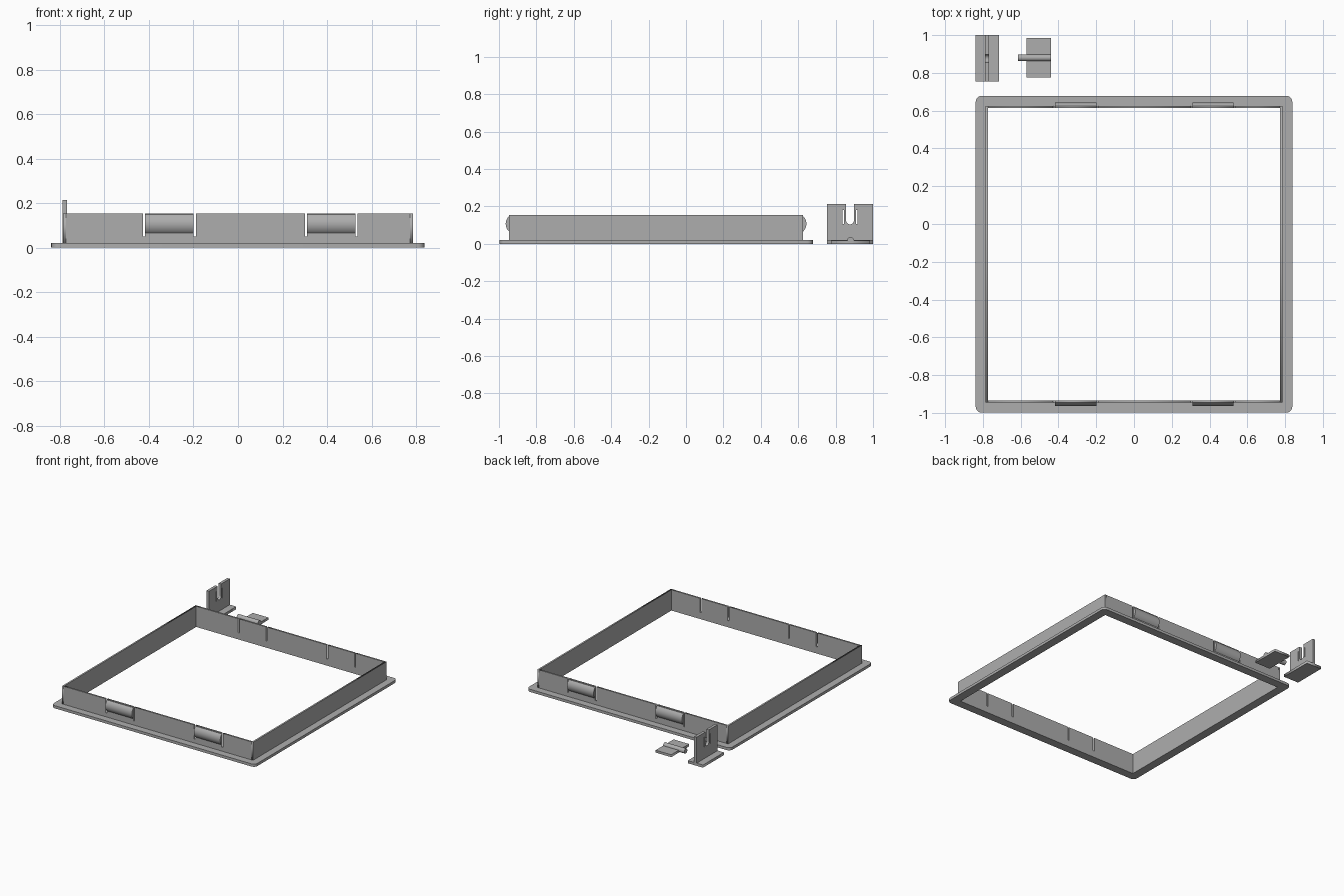
import bpy, math
from mathutils import Matrix, Vector

if "Cube" in bpy.data.objects:
    bpy.data.objects.remove(bpy.data.objects["Cube"])

grey = bpy.data.materials.new("plain grey")
grey.diffuse_color = (0.42, 0.42, 0.42, 1)
grey.use_nodes = True
grey.node_tree.nodes["Principled BSDF"].inputs["Base Color"].default_value = grey.diffuse_color

# Local (u, v, depth) axes for each drawing plane
XY = Matrix.Identity(4)
XZ = Matrix(((1, 0, 0, 0), (0, 0, -1, 0), (0, 1, 0, 0), (0, 0, 0, 1)))
YZ = Matrix(((0, 0, 1, 0), (1, 0, 0, 0), (0, 1, 0, 0), (0, 0, 0, 1)))


def extrude(name, loops, thickness, plane, centre, smooth=False):
    """Extrude a flat outline (first loop) with holes (other loops)."""
    cu = bpy.data.curves.new(name, 'CURVE')
    cu.dimensions = '2D'
    cu.fill_mode = 'BOTH'
    cu.extrude = thickness / 2
    for loop in loops:
        sp = cu.splines.new('POLY')
        sp.points.add(len(loop) - 1)
        for p, (u, v) in zip(sp.points, loop):
            p.co = (u, v, 0, 1)
        sp.use_cyclic_u = True
    tmp = bpy.data.objects.new(name, cu)
    bpy.context.collection.objects.link(tmp)
    dg = bpy.context.evaluated_depsgraph_get()
    me = bpy.data.meshes.new_from_object(tmp.evaluated_get(dg))
    bpy.data.objects.remove(tmp)
    me.transform(Matrix.Translation(Vector(centre)) @ plane)
    me.materials.clear()
    me.materials.append(grey)
    ob = bpy.data.objects.new(name, me)
    bpy.context.collection.objects.link(ob)
    bpy.ops.object.select_all(action='DESELECT')
    ob.select_set(True)
    bpy.context.view_layer.objects.active = ob
    bpy.ops.object.mode_set(mode='EDIT')
    bpy.ops.mesh.select_all(action='SELECT')
    bpy.ops.mesh.remove_doubles(threshold=0.0001)
    bpy.ops.mesh.normals_make_consistent(inside=False)
    bpy.ops.object.mode_set(mode='OBJECT')
    if smooth:
        bpy.ops.object.shade_smooth_by_angle(angle=math.radians(35))
    return ob


def rect(u0, u1, v0, v1):
    return [(u0, v0), (u1, v0), (u1, v1), (u0, v1)]


def arc(cu, cv, r, a0, a1, n):
    return [(cu + r * math.cos(math.radians(a0 + (a1 - a0) * i / n)),
             cv + r * math.sin(math.radians(a0 + (a1 - a0) * i / n))) for i in range(n + 1)]


CY = -0.16                          # frame centre in y
FLANGE, OUT, INN = 0.838, 0.786, 0.774
BASE, TOP = 0.02, 0.154
WALL = OUT - INN

# Flange with rounded corners
r = 0.03
k = FLANGE - r
outline = []
for i, (sx, sy) in enumerate([(1, 1), (-1, 1), (-1, -1), (1, -1)]):
    outline += arc(sx * k, sy * k, r, 90 * i, 90 * i + 90, 6)
extrude("flange", [outline, rect(-INN, INN, -INN, INN)], BASE, XY, (0, CY, BASE / 2), True)

# Side walls
for side, s in (("left", -1), ("right", 1)):
    extrude(side + "_wall", [rect(-OUT, OUT, BASE, TOP)], WALL, YZ,
            (s * (OUT + INN) / 2, CY, 0))

# Front and back walls, slotted on both sides of each snap tab
wall = [(-INN, BASE), (INN, BASE), (INN, TOP)]
for a, b in ((0.528, 0.538), (0.300, 0.311), (-0.199, -0.189), (-0.428, -0.417)):
    wall += [(b, TOP), (b, 0.05), (a, 0.05), (a, TOP)]
wall.append((-INN, TOP))

# Snap tab bulge: shallow circular arc
z0, z1, depth = 0.066, 0.148, 0.018
half = (z1 - z0) / 2
rad = (half ** 2 + depth ** 2) / (2 * depth)
ang = math.degrees(math.asin(half / rad))
for side, s in (("front", -1), ("back", 1)):
    extrude(side + "_wall", [wall], WALL, XZ, (0, CY + s * (OUT + INN) / 2, 0))
    bulge = [(s * u, v) for u, v in arc(depth - rad, (z0 + z1) / 2, rad, -ang, ang, 12)]
    for n, (a, b) in enumerate(((-0.417, -0.199), (0.311, 0.528))):
        extrude(f"{side}_snap_tab_{n + 1}", [bulge], b - a, YZ,
                ((a + b) / 2, CY + s * OUT, 0), True)

# Bracket: foot and upright plate with a round-bottomed notch and relief slits
BY = 0.877
extrude("bracket_foot", [rect(-0.84, -0.715, BY - 0.123, BY + 0.123)], BASE, XY, (0, 0, BASE / 2))
notch = arc(0, 0.125, 0.021, 0, -180, 12)
upright = [(-0.123, BASE), (0.123, BASE), (0.123, 0.213), (0.021, 0.213)]
upright += notch + [(-0.021, 0.213), (-0.123, 0.213)]
slits = [rect(s * 0.036 - 0.003, s * 0.036 + 0.003, 0.105, 0.18) for s in (-1, 1)]
extrude("bracket_upright", [upright] + slits, 0.021, YZ, (-0.778, BY, 0), True)

# Latch: flat tab with a round pin through it
LY = 0.88
extrude("latch_tab", [rect(-0.568, -0.44, LY - 0.105, LY + 0.105)], 0.018, XY, (0, 0, 0.009))
extrude("latch_pin", [arc(0, 0.018, 0.018, 0, 345, 23)], 0.175, YZ, (-0.5275, LY, 0), True)
